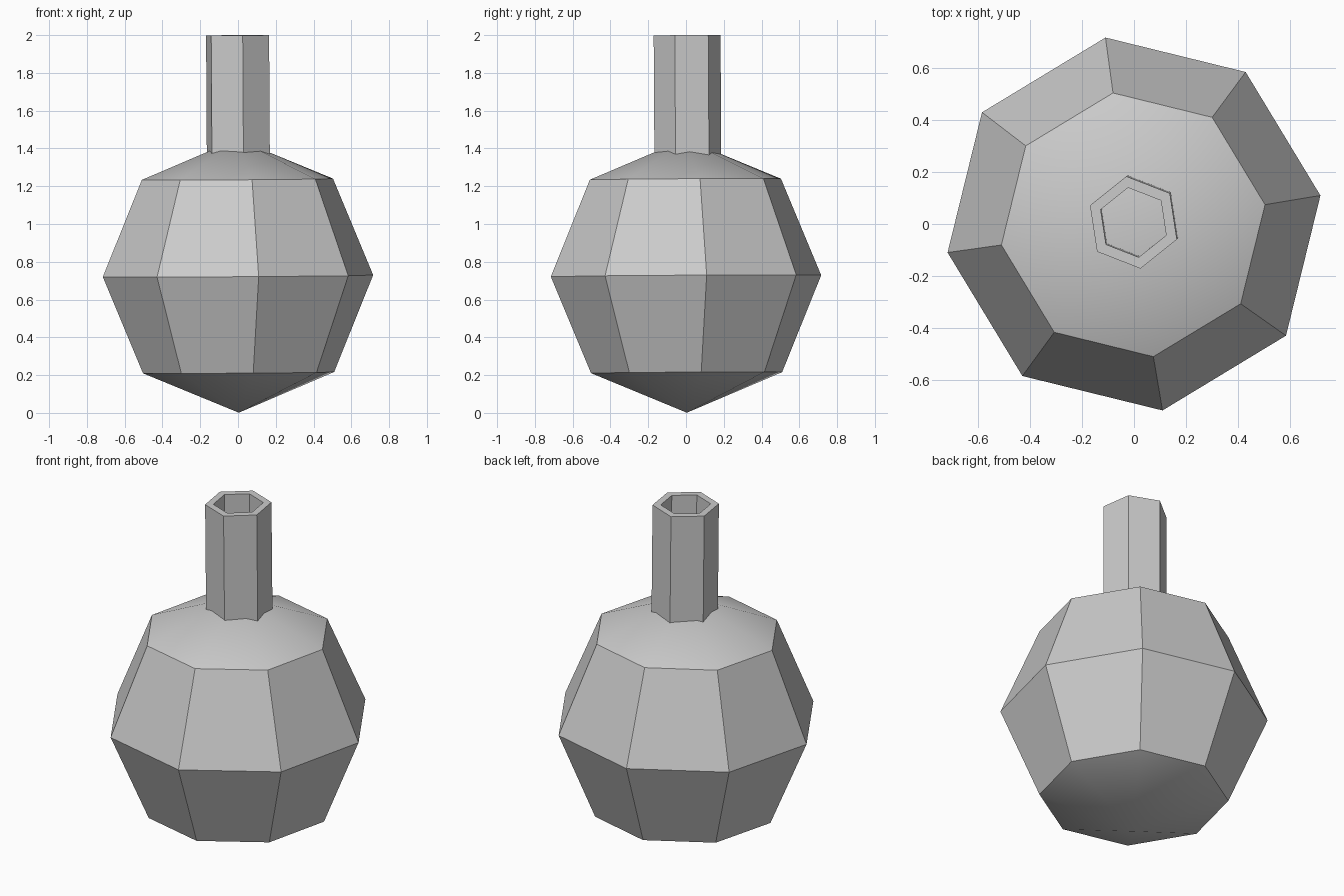
import bpy
import bmesh
from math import radians, cos, sin, pi
from mathutils import Matrix

cube = bpy.data.objects.get("Cube")
if cube:
    bpy.data.objects.remove(cube, do_unlink=True)

# Single grey finish
grey = bpy.data.materials.new("plain grey")
grey.use_nodes = True
grey.diffuse_color = (0.6, 0.6, 0.6, 1)
grey.node_tree.nodes["Principled BSDF"].inputs["Base Color"].default_value = (0.6, 0.6, 0.6, 1)

# Both parts share a very slight lean
LEAN = Matrix.Rotation(0.006, 4, 'X') @ Matrix.Rotation(-0.006, 4, 'Y')


def finish(name, bm, location, turn):
    bmesh.ops.transform(bm, matrix=LEAN @ Matrix.Rotation(radians(turn), 4, 'Z'), verts=bm.verts)
    bmesh.ops.recalc_face_normals(bm, faces=bm.faces)
    mesh = bpy.data.meshes.new(name)
    bm.to_mesh(mesh)
    bm.free()
    mesh.materials.append(grey)
    obj = bpy.data.objects.new(name, mesh)
    obj.location = location
    bpy.context.collection.objects.link(obj)
    bpy.ops.object.select_all(action='DESELECT')
    obj.select_set(True)
    bpy.context.view_layer.objects.active = obj
    bpy.ops.object.shade_smooth_by_angle(angle=radians(30))
    return obj


# Round body: eight sides, four bands
bm = bmesh.new()
bmesh.ops.create_uvsphere(bm, u_segments=8, v_segments=4, radius=0.724)
finish("body", bm, (0, 0, 0.725), 8.7)

# Hollow six-sided neck, sunk into the body
bm = bmesh.new()
section = [(0.179, -0.36), (0.179, 0.36), (0.135, 0.36), (0.135, -0.36)]
rings = [[bm.verts.new((r * cos(i * pi / 3), r * sin(i * pi / 3), z)) for i in range(6)]
         for r, z in section]
for k, ring in enumerate(rings):
    after = rings[(k + 1) % 4]
    for i in range(6):
        j = (i + 1) % 6
        bm.faces.new((ring[i], ring[j], after[j], after[i]))
finish("neck", bm, (0, 0.008, 1.639), 38.7)
